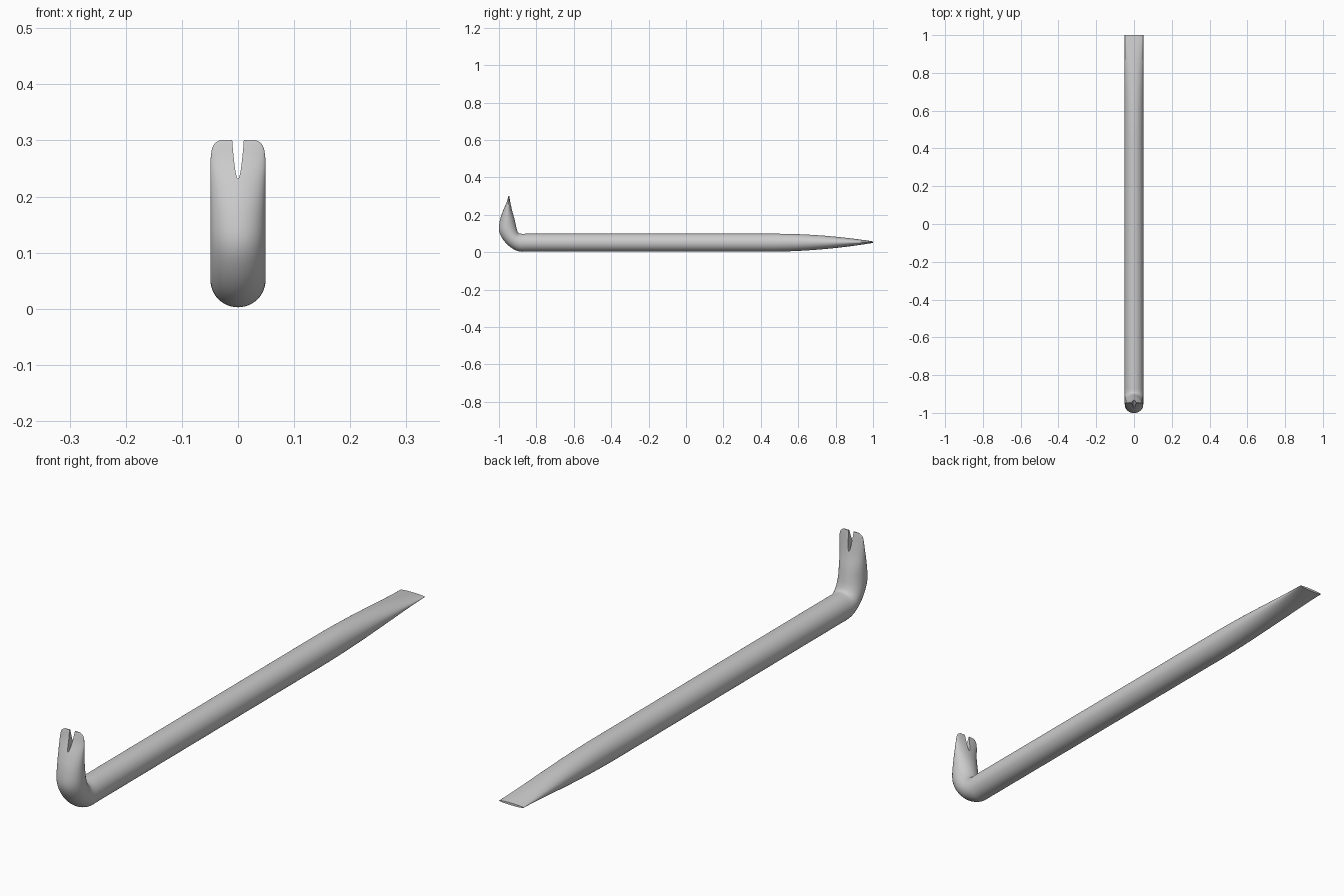
import bpy, bmesh, math
from mathutils import Vector

if "Cube" in bpy.data.objects:
    bpy.data.objects.remove(bpy.data.objects["Cube"])

SEG = 48


def catmull(p, t):
    a, b, c, d = p
    return 0.5 * (2 * b + (c - a) * t + (2 * a - 5 * b + 4 * c - d) * t * t
                  + (3 * b - a - 3 * c + d) * t ** 3)


def finish(name, bm):
    bmesh.ops.recalc_face_normals(bm, faces=bm.faces)
    mesh = bpy.data.meshes.new(name)
    bm.to_mesh(mesh)
    bm.free()
    obj = bpy.data.objects.new(name, mesh)
    bpy.context.collection.objects.link(obj)
    return obj


# Sections: (outer y, outer z, inner y, inner z, half width)
sections = []

# Straight shaft tapering into the chisel tip
for i in range(25):
    y = 1.0 - 0.55 * i / 24
    h = 0.048 - 0.044 * ((y - 0.45) / 0.55) ** 2
    c = 0.051 + 0.003 * (y - 0.45) / 0.55
    sections.append((y, c - h, y, c + h, 0.049))

# Bend and claw
keys = [Vector(k) for k in (
    (-0.80, 0.003, -0.80, 0.099, 0.049),
    (-0.85, 0.003, -0.85, 0.099, 0.049),
    (-0.895, 0.005, -0.882, 0.099, 0.049),
    (-0.940, 0.028, -0.895, 0.103, 0.049),
    (-0.978, 0.068, -0.903, 0.118, 0.049),
    (-1.000, 0.115, -0.909, 0.142, 0.049),
    (-0.995, 0.170, -0.917, 0.178, 0.049),
    (-0.979, 0.220, -0.929, 0.221, 0.049),
    (-0.961, 0.262, -0.938, 0.262, 0.049),
    (-0.954, 0.284, -0.942, 0.284, 0.0465),
    (-0.951, 0.295, -0.944, 0.295, 0.041),
    (-0.949, 0.301, -0.945, 0.301, 0.031))]
keys.append(2 * keys[-1] - keys[-2])
for i in range(1, len(keys) - 2):
    for s in range(4):
        sections.append(catmull(keys[i - 1:i + 3], s / 4))
sections.append(keys[-2])

bm = bmesh.new()
rings = []
for oy, oz, iy, iz, w in sections:
    outer, inner = Vector((0, oy, oz)), Vector((0, iy, iz))
    mid, half = (outer + inner) / 2, (inner - outer) / 2
    rings.append([bm.verts.new(mid + half * math.sin(a) + Vector((w * math.cos(a), 0, 0)))
                  for a in (2 * math.pi * k / SEG for k in range(SEG))])
for r, q in zip(rings, rings[1:]):
    for k in range(SEG):
        n = (k + 1) % SEG
        bm.faces.new((r[k], r[n], q[n], q[k]))
bm.faces.new(rings[0])
bm.faces.new(rings[-1])
bar = finish("pry_bar", bm)

# Tapered nail slot cutter
bm = bmesh.new()
outline = [(0.0105 * u / 8, 0.232 + 0.07 * (u / 8) ** 2) for u in range(-8, 9)]
outline += [(0.0115, 0.35), (-0.0115, 0.35)]
face = bm.faces.new([bm.verts.new((x, -1.1, z)) for x, z in outline])
ext = bmesh.ops.extrude_face_region(bm, geom=[face])
bmesh.ops.translate(bm, vec=(0, 0.3, 0),
                    verts=[v for v in ext["geom"] if isinstance(v, bmesh.types.BMVert)])
cutter = finish("slot_cutter", bm)
cutter.hide_render = True

mod = bar.modifiers.new("nail_slot", "BOOLEAN")
mod.operation = "DIFFERENCE"
mod.solver = "EXACT"
mod.object = cutter
bpy.context.view_layer.objects.active = bar
bar.select_set(True)
bpy.ops.object.modifier_apply(modifier=mod.name)
bpy.data.objects.remove(cutter)
bpy.ops.object.shade_smooth_by_angle(angle=math.radians(40))
